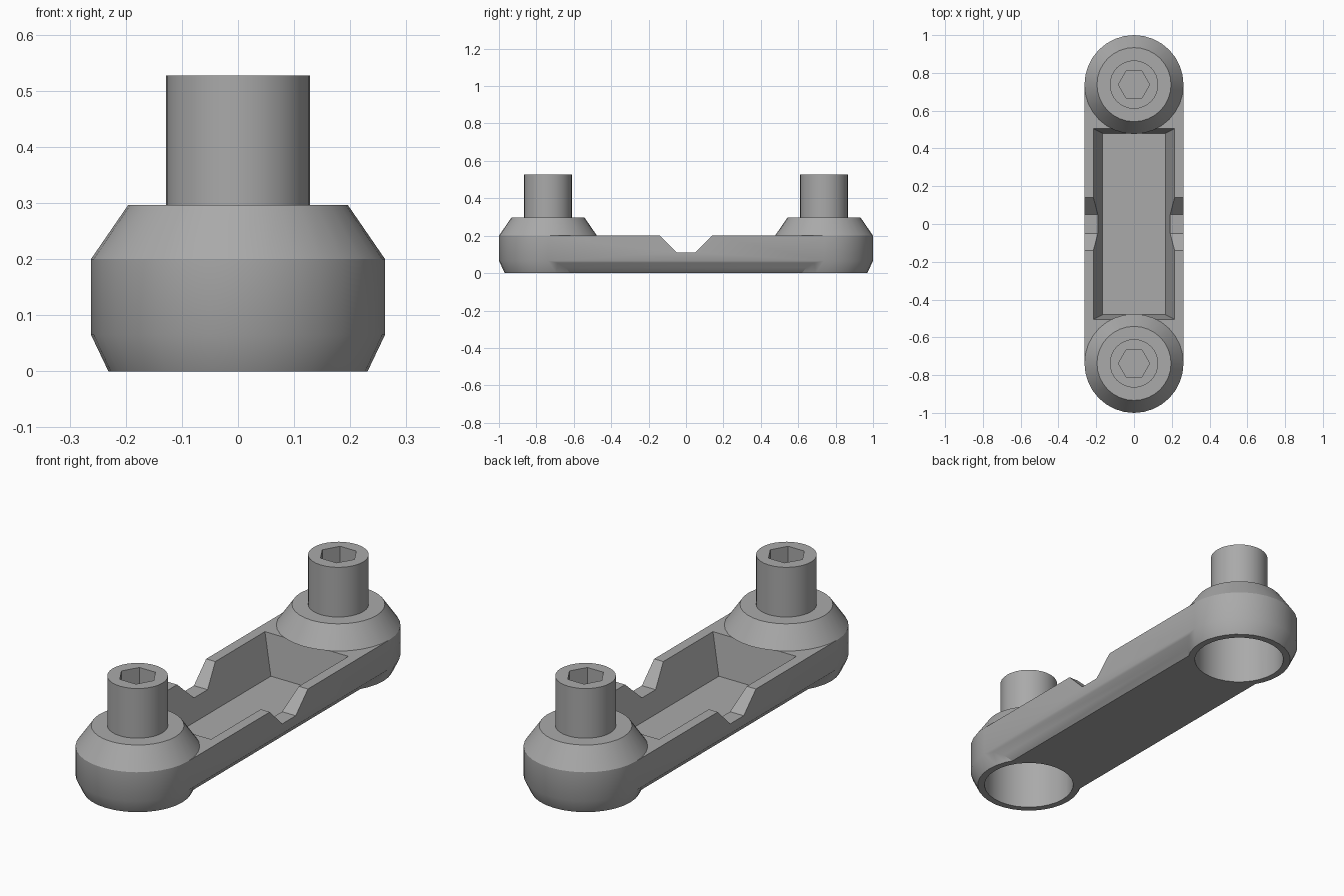
import bpy
import bmesh
from math import cos, sin, pi

if "Cube" in bpy.data.objects:
    bpy.data.objects.remove(bpy.data.objects["Cube"], do_unlink=True)

END_Y = 0.738      # distance of each boss from the centre
OUTER = 0.262      # half width of the bar and radius of each boss
RIM = 0.2          # height of the bar
SHOULDER = 0.296   # height of the boss top

grey = bpy.data.materials.new("plain grey")
grey.use_nodes = True
grey.diffuse_color = (0.4, 0.4, 0.4, 1)
grey.node_tree.nodes["Principled BSDF"].inputs["Base Color"].default_value = (0.4, 0.4, 0.4, 1)


def loft(name, rings):
    """Closed solid through matching rings of points."""
    bm = bmesh.new()
    loops = [[bm.verts.new(p) for p in ring] for ring in rings]
    n = len(loops[0])
    for a, b in zip(loops, loops[1:]):
        for i in range(n):
            j = (i + 1) % n
            bm.faces.new((a[i], a[j], b[j], b[i]))
    bm.faces.new(loops[0])
    bm.faces.new(loops[-1])
    bmesh.ops.recalc_face_normals(bm, faces=bm.faces)
    mesh = bpy.data.meshes.new(name)
    bm.to_mesh(mesh)
    bm.free()
    mesh.materials.append(grey)
    obj = bpy.data.objects.new(name, mesh)
    bpy.context.collection.objects.link(obj)
    return obj


def turned(name, y, profile, sides=32):
    """Solid of revolution about a vertical axis, from (radius, height) pairs."""
    return loft(name, [[(r * cos(2 * pi * i / sides), y + r * sin(2 * pi * i / sides), z)
                        for i in range(sides)] for r, z in profile])


def select(obj):
    bpy.ops.object.select_all(action="DESELECT")
    obj.select_set(True)
    bpy.context.view_layer.objects.active = obj


def combine(obj, tool, operation):
    """Apply a boolean and drop the tool."""
    mod = obj.modifiers.new(operation.lower(), "BOOLEAN")
    mod.operation = operation
    mod.solver = "EXACT"
    mod.object = tool
    select(obj)
    bpy.ops.object.modifier_apply(modifier=mod.name)
    bpy.data.objects.remove(tool, do_unlink=True)


def smooth(obj):
    select(obj)
    bpy.ops.object.shade_smooth_by_angle(angle=pi / 7)


def rectangle(x, y, z):
    return [(-x, -y, z), (x, -y, z), (x, y, z), (-x, y, z)]


# Bar with chamfered underside
half = [(0.197, 0), (OUTER, 0.065), (OUTER, RIM)]
section = half + [(-x, z) for x, z in reversed(half)]
body = loft("link_body", [[(x, y, z) for x, z in section] for y in (-END_Y, END_Y)])

# Round bosses with sloped shoulders
for y in (-END_Y, END_Y):
    boss = turned("boss", y, [(0.231, 0), (OUTER, 0.065), (OUTER, RIM), (0.196, SHOULDER)])
    combine(body, boss, "UNION")

# Tapered pocket along the top
pocket = loft("pocket_cutter", [rectangle(0.167, 0.48, 0.015), rectangle(0.215, 0.505, RIM + 0.0005)])
combine(body, pocket, "DIFFERENCE")

# Sloped notch across both rims
notch_side = [(-0.05, 0.11), (0.05, 0.11), (0.24, 0.3), (-0.24, 0.3)]
notch = loft("notch_cutter", [[(x, y, z) for y, z in notch_side] for x in (-0.4, 0.4)])
combine(body, notch, "DIFFERENCE")

# Round sockets underneath
for y in (-END_Y, END_Y):
    combine(body, turned("socket_cutter", y, [(0.2, -0.1), (0.2, 0.25)]), "DIFFERENCE")
smooth(body)

# Studs with hexagonal recesses
for name, y in (("front_stud", -END_Y), ("back_stud", END_Y)):
    stud = turned(name, y, [(0.128, SHOULDER - 0.02), (0.128, 0.527)])
    combine(stud, turned("hex_cutter", y, [(0.083, 0.4), (0.083, 0.6)], 6), "DIFFERENCE")
    smooth(stud)
